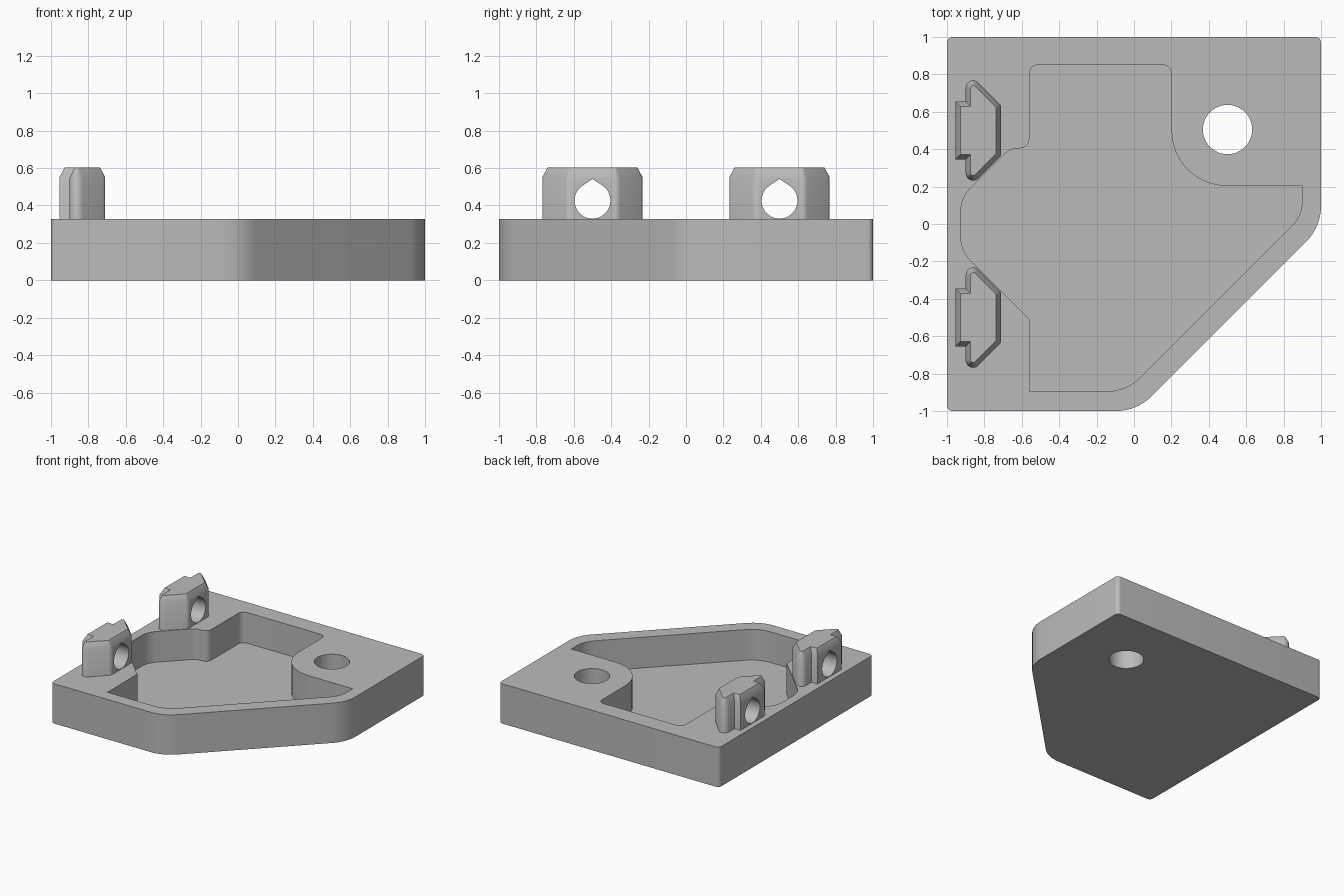
import bpy, bmesh, math
from mathutils import Vector

if "Cube" in bpy.data.objects:
    bpy.data.objects.remove(bpy.data.objects["Cube"])

grey = bpy.data.materials.new("plain_grey")
grey.diffuse_color = (0.5, 0.5, 0.5, 1)
grey.use_nodes = True
grey.node_tree.nodes["Principled BSDF"].inputs["Base Color"].default_value = grey.diffuse_color


def rounded(corners, steps=8):
    """Outline from (x, y, radius) corners, each filleted by its radius."""
    out = []
    n = len(corners)
    for i, (x, y, r) in enumerate(corners):
        p = Vector((x, y))
        if r == 0:
            out.append(p)
            continue
        a = (Vector(corners[i - 1][:2]) - p).normalized()
        b = (Vector(corners[(i + 1) % n][:2]) - p).normalized()
        half = a.angle(b) / 2
        centre = p + (a + b).normalized() * (r / math.sin(half))
        start = p + a * (r / math.tan(half)) - centre
        end = p + b * (r / math.tan(half)) - centre
        sweep = start.angle_signed(end)  # clockwise positive
        for k in range(steps + 1):
            t = -sweep * k / steps
            c, s = math.cos(t), math.sin(t)
            out.append(centre + Vector((start.x * c - start.y * s,
                                        start.x * s + start.y * c)))
    return out


def prism(name, points, low, high, chamfer=None, along_x=False):
    """Extrude an outline along z, or a (y, z) outline along x."""
    bm = bmesh.new()
    place = (lambda p: (low, p[0], p[1])) if along_x else (lambda p: (p[0], p[1], low))
    face = bm.faces.new([bm.verts.new(place(p)) for p in points])
    move = (high - low, 0, 0) if along_x else (0, 0, high - low)
    geo = bmesh.ops.extrude_face_region(bm, geom=[face])["geom"]
    bmesh.ops.translate(bm, vec=move, verts=[g for g in geo if isinstance(g, bmesh.types.BMVert)])
    bmesh.ops.recalc_face_normals(bm, faces=bm.faces)
    if chamfer:
        inset, rise = chamfer
        top = [g for g in geo if isinstance(g, bmesh.types.BMFace)]
        bmesh.ops.inset_region(bm, faces=top, thickness=inset, use_even_offset=True)
        bmesh.ops.translate(bm, vec=(0, 0, rise), verts=list(top[0].verts))
    mesh = bpy.data.meshes.new(name)
    bm.to_mesh(mesh)
    bm.free()
    mesh.materials.append(grey)
    obj = bpy.data.objects.new(name, mesh)
    bpy.context.collection.objects.link(obj)
    return obj


def cut(obj, cutter):
    mod = obj.modifiers.new("cut", "BOOLEAN")
    mod.operation = "DIFFERENCE"
    mod.solver = "EXACT"
    mod.object = cutter
    bpy.context.view_layer.objects.active = obj
    bpy.ops.object.modifier_apply(modifier=mod.name)
    bpy.data.objects.remove(cutter)


def smooth(obj):
    bpy.ops.object.select_all(action="DESELECT")
    obj.select_set(True)
    bpy.context.view_layer.objects.active = obj
    bpy.ops.object.shade_smooth_by_angle(angle=math.radians(30))


def circle(cx, cy, r, n=48):
    return [(cx + r * math.cos(2 * math.pi * i / n), cy + r * math.sin(2 * math.pi * i / n))
            for i in range(n)]


TOP, FLOOR = 0.327, 0.075

# Base plate with one clipped corner
base = prism("base_plate", rounded([
    (-1, -1, .03), (.015, -1, .27), (1, -.015, .27), (1, 1, .03), (-1, 1, .03)]), 0, TOP)

# Pocket sunk into the top
cut(base, prism("pocket_cutter", rounded([
    (-.56, .852, .05), (-.56, .405, .05), (-.66, .405, .1), (-.925, .14, .17),
    (-.925, -.143, .17), (-.56, -.508, 0), (-.56, -.895, 0), (-.04, -.895, .26),
    (.9, .045, .2), (.9, .203, 0), (.2, .203, .297), (.2, .852, .05)]), FLOOR, 1))

# Screw hole through the plate
cut(base, prism("hole_cutter", circle(.5, .505, .132), -1, 1))
smooth(base)

# Two upright lugs, each with a teardrop cross hole
half = [(-.71, .135, .04), (-.90, .325, .04), (-.90, .155, 0), (-.955, .155, 0)]
lug_outline = half + [(x, -y, r) for x, y, r in reversed(half)]
for label, yc in (("front", -.5), ("back", .5)):
    lug = prism(label + "_lug", rounded([(x, y + yc, r) for x, y, r in lug_outline]),
                .1, .55, chamfer=(.027, .052))
    ring = circle(yc, .426, .096)
    teardrop = [p for p in ring if p[1] < .426 + .096 * .83]
    # put the apex between the right and left sides of the arc
    split = next(i for i, p in enumerate(teardrop) if p[0] < yc and p[1] > .426)
    teardrop.insert(split, (yc, .542))
    cut(lug, prism("cross_hole_cutter", teardrop, -1.2, -.5, along_x=True))
    smooth(lug)
